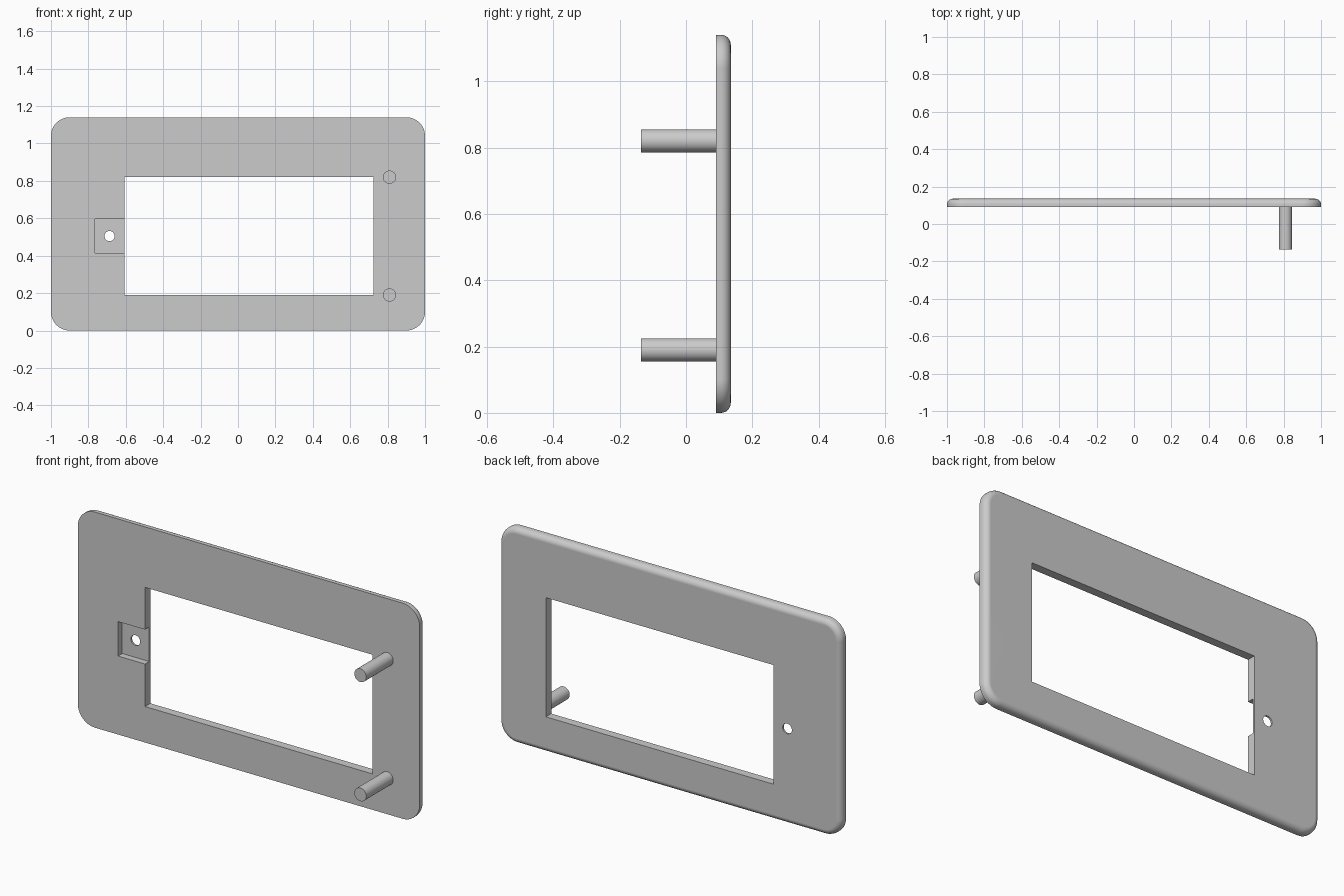
import bpy, bmesh, math
from mathutils import Matrix

cube = bpy.data.objects.get("Cube")
if cube:
    bpy.data.objects.remove(cube, do_unlink=True)

WIDTH, HEIGHT, CORNER = 2.0, 1.14, 0.1
FRONT, BACK, FILLET = 0.09, 0.135, 0.03

grey = bpy.data.materials.new("grey plastic")
grey.use_nodes = True
grey.diffuse_color = (0.6, 0.6, 0.6, 1)
grey.node_tree.nodes["Principled BSDF"].inputs["Base Color"].default_value = (0.6, 0.6, 0.6, 1)


def finish(name, bm):
    bmesh.ops.recalc_face_normals(bm, faces=bm.faces)
    mesh = bpy.data.meshes.new(name)
    bm.to_mesh(mesh)
    bm.free()
    mesh.materials.append(grey)
    obj = bpy.data.objects.new(name, mesh)
    bpy.context.collection.objects.link(obj)
    return obj


def box(name, x0, x1, y0, y1, z0, z1):
    bm = bmesh.new()
    place = Matrix.Translation(((x0 + x1) / 2, (y0 + y1) / 2, (z0 + z1) / 2))
    bmesh.ops.create_cube(bm, size=1, matrix=place @ Matrix.Diagonal((x1 - x0, y1 - y0, z1 - z0, 1)))
    return finish(name, bm)


def rod(name, x, z, y0, y1, radius):
    bm = bmesh.new()
    place = Matrix.Translation((x, (y0 + y1) / 2, z)) @ Matrix.Rotation(math.pi / 2, 4, 'X')
    bmesh.ops.create_cone(bm, cap_ends=True, segments=48, radius1=radius, radius2=radius,
                          depth=y1 - y0, matrix=place)
    return finish(name, bm)


def smooth(obj):
    bpy.ops.object.select_all(action='DESELECT')
    obj.select_set(True)
    bpy.context.view_layer.objects.active = obj
    bpy.ops.object.shade_smooth_by_angle(angle=math.radians(30))


def rounded_loop(bm, inset, y, steps=12):
    """Ring of vertices around the plate outline, shrunk by inset."""
    ring = []
    r = CORNER - inset
    for quarter, (sx, sz) in enumerate(((1, 1), (-1, 1), (-1, -1), (1, -1))):
        for i in range(steps + 1):
            a = math.pi / 2 * (quarter + i / steps)
            ring.append(bm.verts.new((sx * (WIDTH / 2 - CORNER) + r * math.cos(a), y,
                                      HEIGHT / 2 + sz * (HEIGHT / 2 - CORNER) + r * math.sin(a))))
    return ring


# Faceplate: rounded outline with a fillet around the back edge
bm = bmesh.new()
rings = [rounded_loop(bm, 0, FRONT)]
for i in range(9):
    a = math.pi / 2 * i / 8
    rings.append(rounded_loop(bm, FILLET * (1 - math.cos(a)), BACK - FILLET + FILLET * math.sin(a)))
for low, high in zip(rings, rings[1:]):
    for i in range(len(low)):
        j = (i + 1) % len(low)
        bm.faces.new((low[i], low[j], high[j], high[i]))
bm.faces.new(rings[0])
bm.faces.new(rings[-1])
plate = finish("faceplate", bm)

# Window, latch recess and screw hole are cut through the plate
cutters = [
    box("window_cutter", -0.607, 0.725, 0, 0.2, 0.19, 0.82),
    box("recess_cutter", -0.765, -0.5, 0, FRONT + 0.035, 0.415, 0.597),
    rod("screw_hole_cutter", -0.687, 0.505, 0, 0.2, 0.027),
]
bpy.context.view_layer.objects.active = plate
for cutter in cutters:
    cutter.hide_render = True
    cut = plate.modifiers.new(cutter.name, 'BOOLEAN')
    cut.operation = 'DIFFERENCE'
    cut.solver = 'EXACT'
    cut.object = cutter
    bpy.ops.object.modifier_apply(modifier=cut.name)
    bpy.data.objects.remove(cutter, do_unlink=True)
smooth(plate)
plate.modifiers.new("flat face normals", 'WEIGHTED_NORMAL').keep_sharp = True

# Two locating pegs on the front
for name, z in (("upper_peg", 0.82), ("lower_peg", 0.19)):
    smooth(rod(name, 0.81, z, -BACK, FRONT + 0.005, 0.035))
